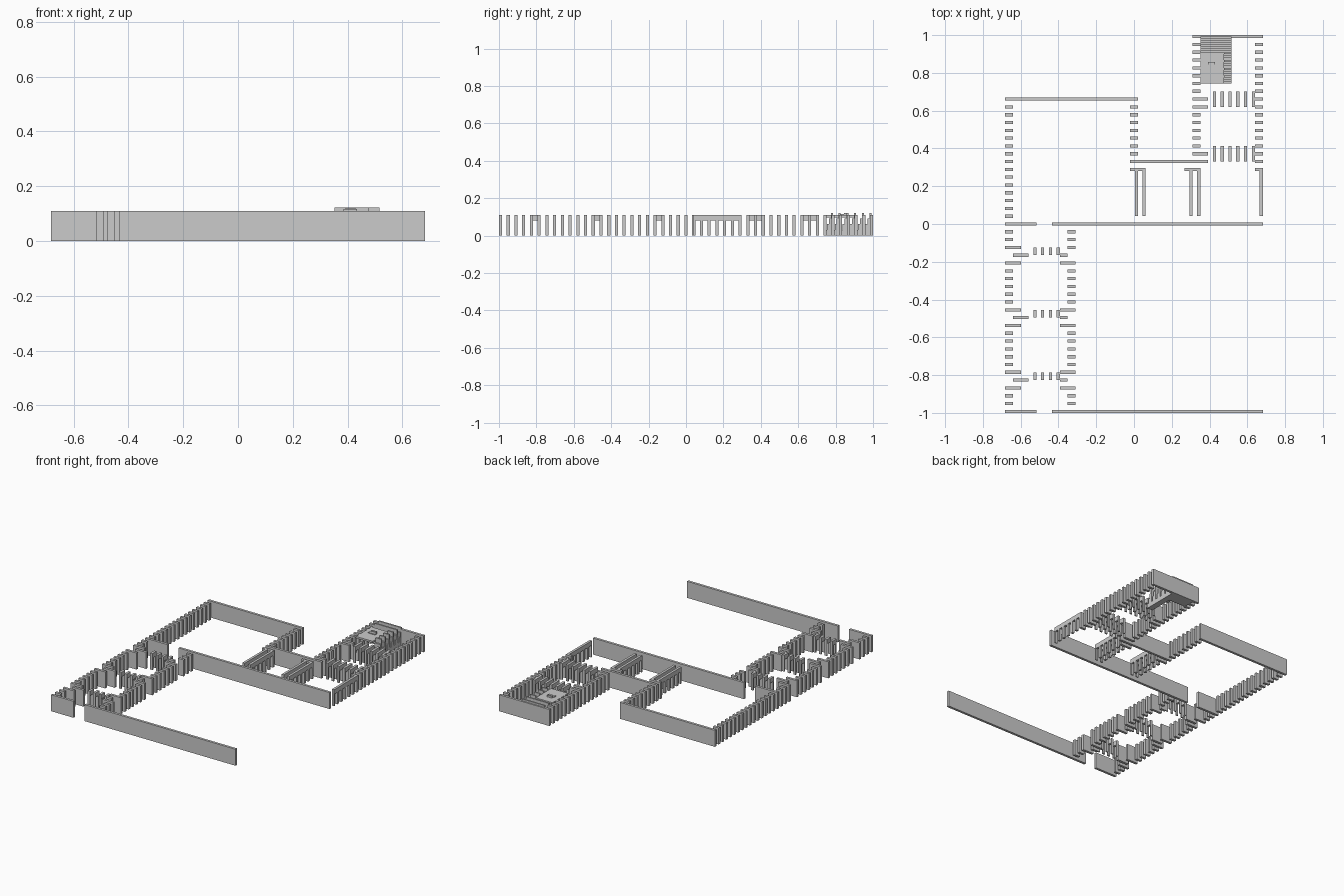
import bpy, bmesh

if "Cube" in bpy.data.objects:
    bpy.data.objects.remove(bpy.data.objects["Cube"])

P = 2 / 48.4      # tile pitch
T = 0.4 * P       # wall thickness
H = 0.11          # wall height


def X(col):
    return (col - 16.5) * P


def Y(row):
    return (24 - row) * P


def box(bm, x0, x1, y0, y1, z0, z1):
    v = [bm.verts.new((x, y, z)) for z in (z0, z1)
         for x, y in ((x0, y0), (x1, y0), (x1, y1), (x0, y1))]
    for f in ((3, 2, 1, 0), (4, 5, 6, 7), (0, 1, 5, 4),
              (1, 2, 6, 5), (2, 3, 7, 6), (3, 0, 4, 7)):
        bm.faces.new([v[i] for i in f])


def finish(bm, name):
    me = bpy.data.meshes.new(name)
    bm.to_mesh(me)
    bm.free()
    bpy.context.collection.objects.link(bpy.data.objects.new(name, me))


def panels(name, runs):
    """Each run: first column, last column, rows."""
    bm = bmesh.new()
    for c0, c1, rows in runs:
        for r in rows:
            box(bm, X(c0), X(c1 + 1), Y(r) - T / 2, Y(r) + T / 2, 0, H)
    finish(bm, name)


def gates(name, cols, r0, r1):
    """Lintels on posts, running front to back at the right tile edge."""
    bm = bmesh.new()
    w = T / 2
    for c in cols:
        x1 = X(c + 1)
        box(bm, x1 - T, x1, Y(r1), Y(r0), 0.08, H)
        for r in range(r0, r1):
            box(bm, x1 - T, x1, Y(r) - w, Y(r), 0, 0.08)
            box(bm, x1 - T, x1, Y(r + 1), Y(r + 1) + w, 0, 0.08)
    finish(bm, name)


# long continuous walls
panels("long_walls", [(0, 3, [24, 48]), (6, 32, [24, 48]), (0, 16, [8]),
                      (24, 32, [0]), (16, 25, [16])])

# slatted side walls of the big hall
panels("hall_slats", [(0, 0, range(9, 24)), (16, 16, range(9, 16))])

# slatted side walls of the back right rooms
panels("back_room_slats", [(32, 32, range(1, 18)), (24, 24, range(1, 8)),
                           (24, 25, [8, 9, 15]), (24, 24, range(10, 15)),
                           (16, 17, [17]), (23, 24, [17])])

# slatted side walls of the front corridor
wide = [27, 29, 35, 37, 43, 45]
mid = [28, 36, 44]
thin = [r for r in range(25, 48) if r not in wide + mid]
panels("corridor_slats", [(0, 0, thin), (8, 8, thin + [27]), (0, 1, wide),
                          (7, 8, wide[1:]), (1, 2, mid), (7, 7, mid)])

# doorways
for n, r in enumerate(mid):
    gates(f"corridor_gate_{n + 1}", range(3, 7), r - 1, r)
gates("room_gate_back", range(26, 32), 7, 9)
gates("room_gate_front", range(26, 32), 14, 16)
gates("cell_dividers", [16, 17, 23, 24, 32], 17, 23)

# stair tiles rising to the back around the platform
bm = bmesh.new()
STEPS, TOP = 4, 0.122
for r in range(6):
    x0 = X(25) if r < 2 else X(28)
    for s in range(STEPS):
        y0 = Y(r + 1) + s * P / STEPS
        box(bm, x0, X(29), y0, y0 + P / STEPS, 0, TOP * (s + 1) / STEPS)
finish(bm, "stairs")

# raised platform with a small seat on it
bm = bmesh.new()
box(bm, X(25), X(28), Y(6), Y(2), 0.098, H)
finish(bm, "platform")
bm = bmesh.new()
box(bm, 0.385, 0.435, 0.825, 0.845, H, 0.116)
box(bm, 0.392, 0.428, 0.845, 0.857, H, 0.121)
finish(bm, "platform_seat")
